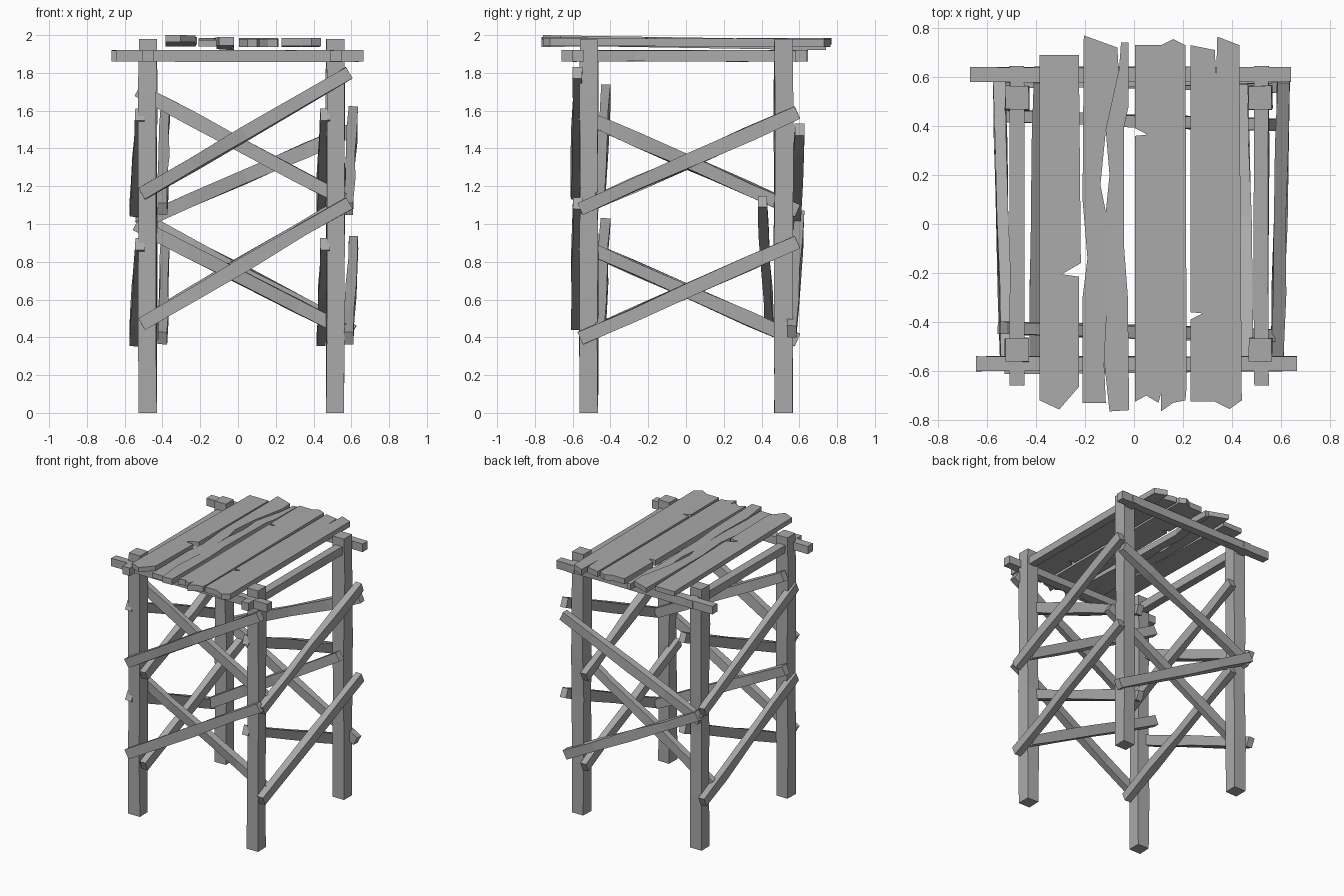
import bpy, bmesh, random
from mathutils import Vector

random.seed(4)
cube = bpy.data.objects.get("Cube")
if cube:
    bpy.data.objects.remove(cube)

wood = bpy.data.materials.new("weathered_grey_wood")
wood.use_nodes = True
GREY = (0.4, 0.4, 0.4, 1)
wood.diffuse_color = GREY
wood.node_tree.nodes["Principled BSDF"].inputs["Base Color"].default_value = GREY


def finish(name, bm):
    bmesh.ops.recalc_face_normals(bm, faces=bm.faces)
    mesh = bpy.data.meshes.new(name)
    bm.to_mesh(mesh)
    bm.free()
    mesh.materials.append(wood)
    obj = bpy.data.objects.new(name, mesh)
    bpy.context.collection.objects.link(obj)
    return obj


def timber(name, start, end, normal, width, depth, rings=(), wobble=0.006):
    """Rough-hewn bar: a rectangular section with slightly uneven rings along it."""
    start, end, normal = Vector(start), Vector(end), Vector(normal)
    along = (end - start).normalized()
    across = normal.cross(along).normalized()
    normal = along.cross(across)
    bm = bmesh.new()
    previous = None
    for t in (0, *rings, 1):
        rough = wobble if 0 < t < 1 else wobble * 0.4
        ring = []
        for a, b in ((-1, -1), (1, -1), (1, 1), (-1, 1)):
            u = a * width / 2 + random.uniform(-rough, rough)
            v = b * depth / 2 + random.uniform(-rough, rough)
            ring.append(bm.verts.new(start.lerp(end, t) + across * u + normal * v))
        if previous:
            for i in range(4):
                j = (i + 1) % 4
                bm.faces.new((previous[i], previous[j], ring[j], ring[i]))
        else:
            bm.faces.new(ring)
        previous = ring
    bm.faces.new(previous)
    return finish(name, bm)


def plank(name, outline, front_z, back_z, thick=0.036):
    """Splintered board: a jagged outline extruded down, tilted along its length."""
    bm = bmesh.new()
    verts = [bm.verts.new((x, y, front_z + (back_z - front_z) * (y + 0.76) / 1.52))
             for x, y in outline]
    face = bm.faces.new(verts)
    new = bmesh.ops.extrude_face_region(bm, geom=[face])["geom"]
    for v in new:
        if isinstance(v, bmesh.types.BMVert):
            v.co.z -= thick
    return finish(name, bm)


# Four corner posts
LEFT, RIGHT, FRONT, BACK = 0.515, -0.478, -0.514, 0.516
for side, x in (("left", LEFT), ("right", RIGHT)):
    for end, y in (("front", FRONT), ("back", BACK)):
        timber(f"{end}_{side}_post", (x, y, 0), (x, y, 1.98), (0, 1, 0),
               0.095, 0.095, (0.2, 0.45, 0.6, 0.85), 0.005)

# Rails under the deck
timber("front_rail", (-0.645, -0.57, 1.89), (0.665, -0.57, 1.89), (0, 1, 0),
       0.06, 0.06, (0.3, 0.7), 0.003)
timber("back_rail", (-0.67, 0.61, 1.89), (0.64, 0.61, 1.89), (0, 1, 0),
       0.06, 0.06, (0.3, 0.7), 0.003)
for side, x in (("left", 0.52), ("right", RIGHT)):
    timber(f"{side}_rail", (x, -0.66, 1.89), (x, 0.645, 1.89), (1, 0, 0),
           0.06, 0.06, (0.3, 0.7), 0.003)

# Diagonal braces between the front posts and between the back posts
X_BRACES = {
    "front_upper_outer": ((-0.51, -0.585, 1.16), (0.59, -0.575, 1.8)),
    "front_lower_outer": ((-0.51, -0.585, 0.47), (0.59, -0.575, 1.11)),
    "front_upper_inner": ((-0.53, -0.425, 1.71), (0.56, -0.455, 1.13)),
    "front_lower_inner": ((-0.54, -0.425, 1.0), (0.56, -0.455, 0.44)),
    "back_upper_outer": ((-0.53, 0.58, 1.0), (0.61, 0.6, 1.5)),
    "back_lower_outer": ((-0.53, 0.6, 1.04), (0.61, 0.56, 0.43)),
    "back_lower_inner": ((-0.53, 0.44, 0.46), (0.57, 0.405, 1.12)),
}
for name, (a, b) in X_BRACES.items():
    timber(name + "_brace", a, b, (0, 1, 0), 0.07, 0.05, (0.25, 0.5, 0.78))

# Crossed braces on both sides, repeated at two levels
SIDE_BRACES = {
    "left_outer": ((0.585, -0.56, 1.08), (0.61, 0.59, 1.59)),
    "left_inner": ((0.46, -0.56, 1.58), (0.44, 0.59, 1.07)),
    "right_outer": ((-0.52, -0.56, 1.58), (-0.55, 0.59, 1.07)),
    "right_inner": ((-0.4, -0.56, 1.08), (-0.385, 0.59, 1.59)),
}
for level, drop in (("upper", 0), ("lower", 0.685)):
    for name, (a, b) in SIDE_BRACES.items():
        shift = Vector((0, 0, -drop))
        timber(f"{name}_{level}_brace", Vector(a) + shift, Vector(b) + shift,
               (1, 0, 0), 0.07, 0.05, (0.25, 0.5, 0.78))

# Deck planks; the second is split along a crack
plank("deck_plank_right", [
    (-.385, .69), (-.225, .69), (-.217, -.16), (-.295, -.205), (-.225, -.215),
    (-.225, -.665), (-.305, -.757), (-.385, -.72)], 2.0, 1.975)
crack = [(-.115, .05), (-.11, -.3), (-.123, -.55)]
plank("deck_plank_split_a", [
    (-.205, .77), (-.068, .72), (-.062, .62), (-.115, .38), (-.137, .16), *crack,
    (-.115, -.73), (-.21, -.73), (-.21, -.3), (-.19, -.14), (-.21, .1)], 1.975, 1.985)
plank("deck_plank_split_b", [
    (-.053, .74), (-.022, .74), (-.022, .48), (-.04, .4), (-.04, -.1), (-.025, -.3),
    (-.02, -.76), (-.1, -.765), *reversed(crack), (-.1, .2), (-.115, .38),
    (-.062, .62)], 1.99, 1.965, 0.045)
plank("deck_plank_middle", [
    (.005, .73), (.11, .73), (.16, .755), (.21, .73), (.215, -.66), (.21, -.72),
    (.16, -.73), (.11, -.765), (.11, -.69), (.1, -.73), (.05, -.7), (.005, -.725),
    (.005, .36), (.055, .365), (.005, .39)], 1.98, 1.985, 0.042)
plank("deck_plank_left", [
    (.23, .73), (.33, .71), (.335, .59), (.34, .765), (.43, .73), (.44, -.72),
    (.39, -.755), (.33, -.725), (.23, -.725), (.23, -.39), (.28, -.365),
    (.23, -.36)], 1.985, 1.98, 0.042)
